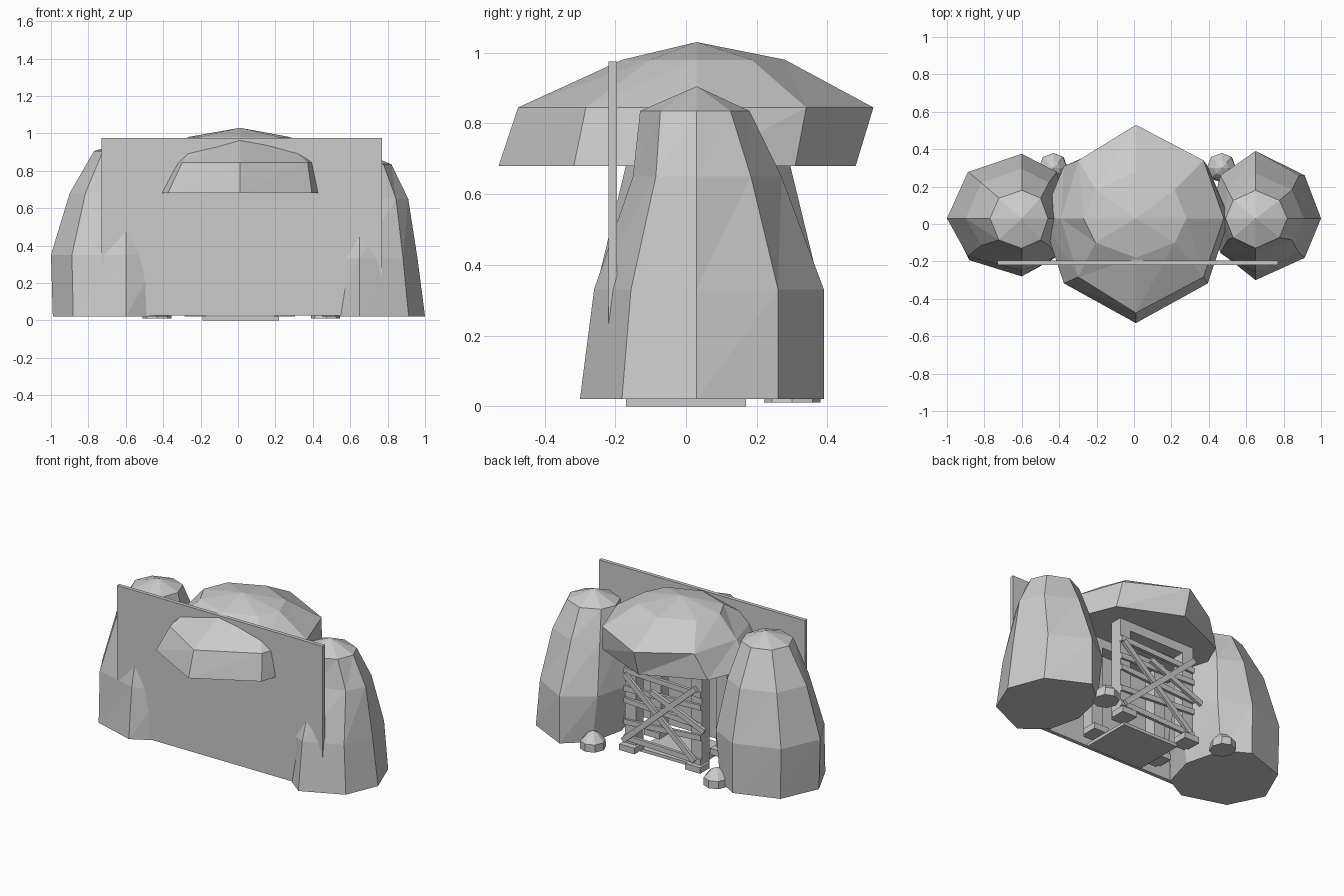
import bpy
from math import atan2, hypot
from mathutils import Matrix, Vector

cube = bpy.data.objects.get("Cube")
if cube:
    bpy.data.objects.remove(cube)

# One flat stone colour
stone = bpy.data.materials.new("plain_grey")
stone.use_nodes = True
grey = (0.6, 0.6, 0.6, 1)
stone.diffuse_color = grey
stone.node_tree.nodes["Principled BSDF"].inputs["Base Color"].default_value = grey


def add_mesh(name, verts, faces, matrix=None):
    mesh = bpy.data.meshes.new(name)
    mesh.from_pydata(verts, [], faces)
    mesh.materials.append(stone)
    obj = bpy.data.objects.new(name, mesh)
    if matrix:
        obj.matrix_world = matrix
    bpy.context.collection.objects.link(obj)
    return obj


def box(name, centre, size, matrix=None):
    verts = [(sx * size[0] / 2, sy * size[1] / 2, sz * size[2] / 2)
             for sx in (-1, 1) for sy in (-1, 1) for sz in (-1, 1)]
    faces = [(0, 1, 3, 2), (4, 6, 7, 5), (0, 4, 5, 1),
             (2, 3, 7, 6), (0, 2, 6, 4), (1, 5, 7, 3)]
    placed = Matrix.Translation(Vector(centre))
    return add_mesh(name, verts, faces, placed @ matrix if matrix else placed)


def boulder(name, x, y, top, rings, kx=0.72, ky=0.72):
    """Eight-sided rock; each ring is (z, reach -x, +x, -y, +y)."""
    outline = [(1, 0), (kx, ky), (0, 1), (-kx, ky),
               (-1, 0), (-kx, -ky), (0, -1), (kx, -ky)]
    verts = []
    for z, left, right, front, back in rings:
        for u, v in outline:
            verts.append((x + u * (right if u > 0 else left),
                          y + v * (back if v > 0 else front), z))
    faces = [tuple(reversed(range(8)))]
    for r in range(len(rings) - 1):
        for i in range(8):
            a, b = r * 8 + i, r * 8 + (i + 1) % 8
            faces += [(a, b, b + 8), (a, b + 8, a + 8)]
    tip, last = len(verts), len(verts) - 8
    verts.append((x, y, top))
    faces += [(last + i, last + (i + 1) % 8, tip) for i in range(8)]
    return add_mesh(name, verts, faces)


def plank(name, start, end, y, width=0.035, depth=0.02):
    """Board in the doorway plane running from start to end (x, z)."""
    dx, dz = end[0] - start[0], end[1] - start[1]
    centre = ((start[0] + end[0]) / 2, y, (start[1] + end[1]) / 2)
    return box(name, centre, (hypot(dx, dz), depth, width),
               Matrix.Rotation(-atan2(dz, dx), 4, "Y"))


# Large flanking rocks
boulder("left_rock", 0.65, 0.03, 0.905, [
    (0.02, 0.2, 0.35, 0.33, 0.36),
    (0.33, 0.25, 0.31, 0.29, 0.36),
    (0.65, 0.2, 0.26, 0.18, 0.24),
    (0.835, 0.16, 0.17, 0.16, 0.15)], 0.75, 0.64)
boulder("right_rock", -0.6, 0.03, 0.96, [
    (0.02, 0.39, 0.22, 0.31, 0.34),
    (0.35, 0.4, 0.26, 0.28, 0.345),
    (0.68, 0.3, 0.2, 0.2, 0.265),
    (0.905, 0.17, 0.14, 0.16, 0.15)])

# Overhanging rock roof
boulder("rock_roof", 0.01, 0.03, 1.03, [
    (0.68, 0.5, 0.5, 0.56, 0.45),
    (0.845, 0.4, 0.47, 0.505, 0.5),
    (0.98, 0.28, 0.27, 0.21, 0.25)], 0.77, 0.62)

# Small rocks beside the doorway
for side, x in (("left", 0.47), ("right", -0.43)):
    boulder(side + "_small_rock", x, 0.3, 0.12, [
        (0.01, 0.08, 0.075, 0.08, 0.08),
        (0.06, 0.08, 0.07, 0.07, 0.08),
        (0.1, 0.04, 0.035, 0.04, 0.04)])

# Flat wall and floor slab
box("wall", (0.02, -0.207, 0.5), (1.5, 0.025, 0.95))
box("floor", (0.015, 0, 0.01), (0.41, 0.34, 0.02))

# Timber door frames, one at the opening and one inside
for place, y in (("outer", 0.18), ("inner", -0.08)):
    for side, x in (("left", 0.25), ("right", -0.23)):
        box(f"{place}_{side}_post", (x, y, 0.35), (0.08, 0.08, 0.66))
        box(f"{place}_{side}_foot", (x, y + 0.03, 0.04), (0.11, 0.1, 0.04))
    box(place + "_lintel", (0.01, y, 0.65), (0.56, 0.08, 0.06))

# Boards nailed across the doorway
for i, (z, tilt) in enumerate(((0.09, 0.01), (0.22, -0.02), (0.33, 0.015),
                               (0.43, -0.01), (0.53, 0.01))):
    plank(f"cross_board_{i + 1}", (-0.27, z - tilt), (0.29, z + tilt), 0.225)
plank("falling_brace", (-0.23, 0.08), (0.28, 0.52), 0.24)
plank("rising_brace", (-0.25, 0.57), (0.28, 0.09), 0.255)
plank("loose_board", (-0.31, 0.3), (0.08, 0.46), 0.25)
